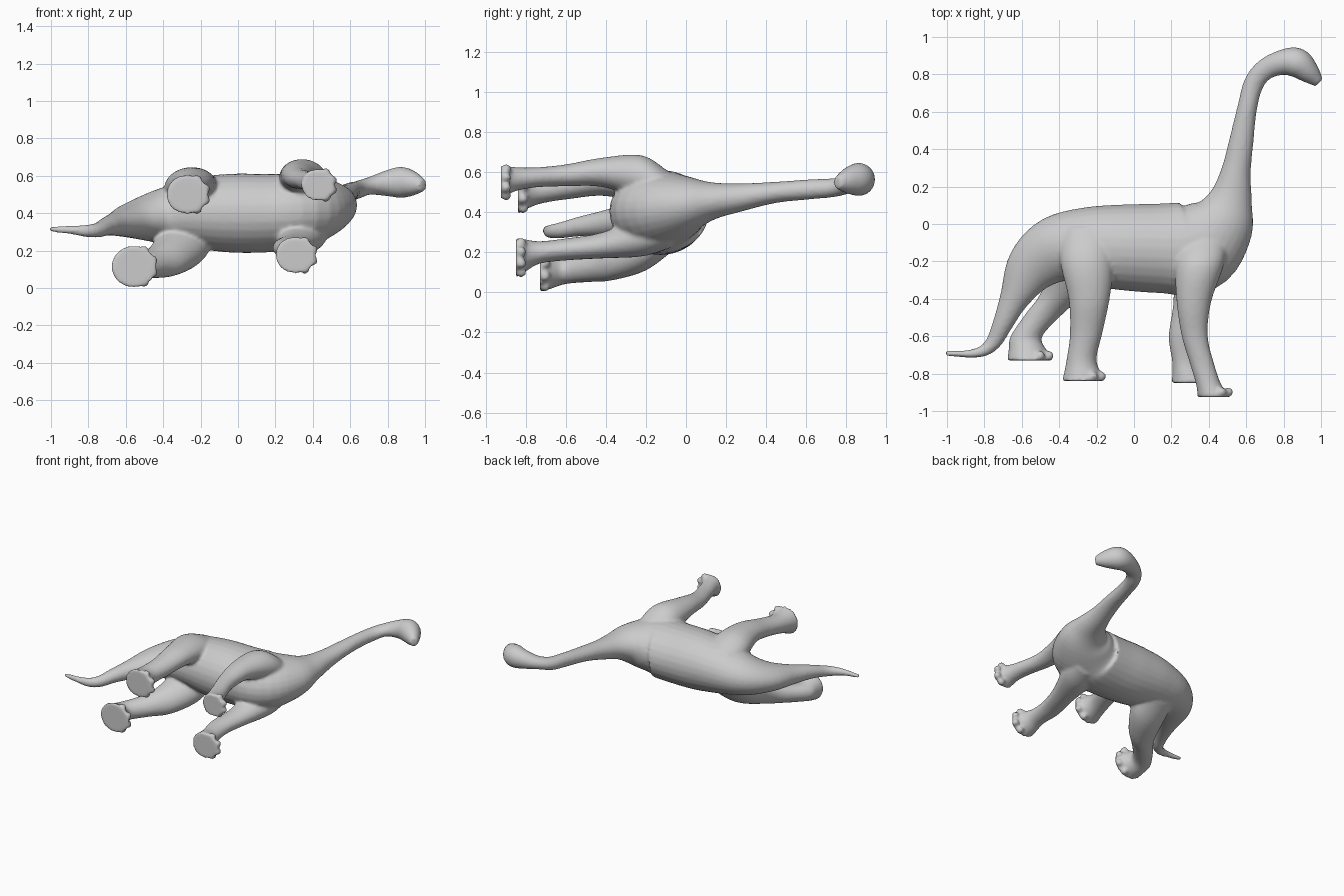
import bpy, bmesh, math
from mathutils import Vector, Matrix

SIDES = 28
STEPS = 5

cube = bpy.data.objects.get("Cube")
if cube:
    bpy.data.objects.remove(cube, do_unlink=True)

skin = bpy.data.materials.new("warm_grey_skin")
skin.use_nodes = True
grey = (0.6, 0.6, 0.6, 1)
skin.diffuse_color = grey
skin.node_tree.nodes["Principled BSDF"].inputs["Base Color"].default_value = grey

bm = bmesh.new()


def smooth_path(stations):
    """Catmull-Rom interpolation of all station values."""
    pts = [Vector(s) for s in stations]
    pts = [2 * pts[0] - pts[1]] + pts + [2 * pts[-1] - pts[-2]]
    result = []
    for a, b, c, d in zip(pts, pts[1:], pts[2:], pts[3:]):
        for i in range(STEPS):
            t = i / STEPS
            result.append(b + (c - a) * (t / 2)
                          + (a * 2 - b * 5 + c * 4 - d) * (t * t / 2)
                          + (b * 3 - a - c * 3 + d) * (t ** 3 / 2))
    return result + [pts[-2]]


def loft(stations, level=False):
    """Skin elliptical rings; a station is x, y, z, in-plane radius, z radius."""
    path = smooth_path(stations)
    rings = []
    for i, s in enumerate(path):
        ahead = path[min(i + 1, len(path) - 1)]
        behind = path[max(i - 1, 0)]
        along = Vector((ahead[0] - behind[0], ahead[1] - behind[1], 0)).normalized()
        across = Vector((1, 0, 0)) if level else Vector((-along.y, along.x, 0))
        centre = Vector((s[0], s[1], s[2]))
        ring = []
        for k in range(SIDES):
            a = math.tau * k / SIDES
            offset = across * math.cos(a) * s[3] + Vector((0, 0, math.sin(a) * s[4]))
            ring.append(bm.verts.new(centre + offset))
        rings.append(ring)
    faces = [bm.faces.new((r[k], r[(k + 1) % SIDES], n[(k + 1) % SIDES], n[k]))
             for r, n in zip(rings, rings[1:]) for k in range(SIDES)]
    faces += [bm.faces.new(rings[0]), bm.faces.new(rings[-1])]
    bmesh.ops.recalc_face_normals(bm, faces=faces)


def leg(stations):
    """Leg with a flat sole and a fan of toes on the forward edge."""
    loft(stations, level=True)
    x, y, z, rx, rz = stations[-1]
    for angle in (-60, -20, 20, 60):
        a = math.radians(angle)
        spot = Vector((x + rx * 0.88 * math.cos(a), y + 0.026, z + rz * 0.85 * math.sin(a)))
        bmesh.ops.create_icosphere(bm, subdivisions=2, radius=0.027,
                                   matrix=Matrix.Translation(spot))


# tail, trunk, neck and head in one sweep
loft([
    (-1.01, -.69, .315, .014, .014),
    (-.9, -.695, .31, .02, .022),
    (-.81, -.68, .305, .03, .033),
    (-.75, -.63, .31, .042, .04),
    (-.7, -.53, .33, .055, .05),
    (-.64, -.4, .345, .08, .068),
    (-.55, -.24, .365, .14, .1),
    (-.42, -.14, .385, .18, .145),
    (-.25, -.12, .4, .21, .185),
    (-.05, -.125, .4, .23, .21),
    (.15, -.13, .4, .24, .21),
    (.33, -.12, .41, .25, .2),
    (.46, 0, .43, .19, .15),
    (.515, .13, .455, .12, .095),
    (.545, .28, .475, .08, .07),
    (.575, .45, .5, .065, .053),
    (.605, .62, .515, .053, .05),
    (.64, .75, .525, .054, .047),
    (.7, .825, .545, .057, .047),
    (.79, .863, .56, .067, .068),
    (.87, .862, .565, .08, .083),
    (.935, .81, .56, .06, .066),
    (.99, .755, .55, .028, .032),
])

# front leg on the upper side
leg([
    (.37, -.08, .5, .13, .1),
    (.35, -.22, .575, .13, .11),
    (.32, -.42, .6, .092, .073),
    (.325, -.6, .585, .07, .055),
    (.365, -.75, .575, .065, .05),
    (.4, -.86, .565, .068, .062),
    (.43, -.925, .55, .09, .088),
])

# rear leg on the upper side
leg([
    (-.24, -.02, .47, .15, .1),
    (-.25, -.2, .535, .145, .105),
    (-.24, -.4, .56, .11, .078),
    (-.255, -.58, .535, .087, .068),
    (-.28, -.72, .515, .08, .07),
    (-.275, -.8, .505, .1, .09),
    (-.27, -.84, .5, .115, .108),
])

# front leg on the lower side
leg([
    (.36, -.08, .32, .13, .1),
    (.34, -.22, .28, .13, .1),
    (.3, -.42, .235, .09, .065),
    (.265, -.6, .215, .08, .055),
    (.275, -.73, .2, .072, .056),
    (.29, -.8, .185, .085, .08),
    (.31, -.85, .175, .11, .1),
])

# rear leg on the lower side, stretched back
leg([
    (-.28, -.05, .32, .15, .1),
    (-.3, -.2, .23, .15, .12),
    (-.38, -.37, .155, .12, .095),
    (-.48, -.48, .125, .1, .073),
    (-.575, -.6, .11, .085, .068),
    (-.57, -.67, .11, .1, .09),
    (-.555, -.73, .115, .122, .115),
])

mesh = bpy.data.meshes.new("long_necked_dinosaur")
bm.to_mesh(mesh)
bm.free()
mesh.materials.append(skin)
body = bpy.data.objects.new("long_necked_dinosaur", mesh)
bpy.context.collection.objects.link(body)

# fuse the overlapping parts into one soft skin
fuse = body.modifiers.new("fuse", 'REMESH')
fuse.mode = 'VOXEL'
fuse.voxel_size = 0.011
fuse.use_smooth_shade = True
soften = body.modifiers.new("soften", 'SMOOTH')
soften.factor = 0.5
soften.iterations = 5
for poly in mesh.polygons:
    poly.use_smooth = True
